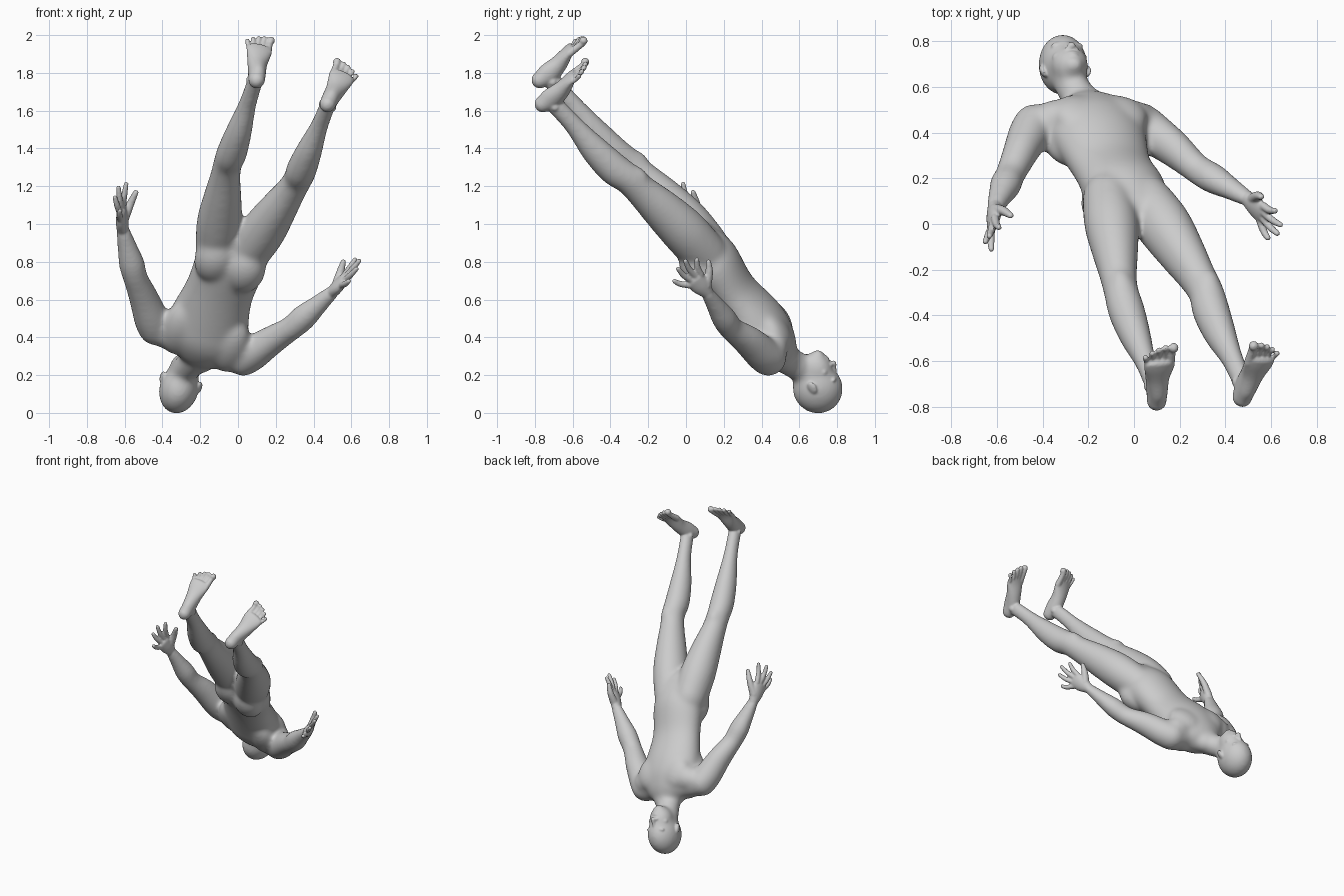
import bpy, bmesh, math
from mathutils import Vector as V, Matrix

cube = bpy.data.objects.get("Cube")
if cube:
    bpy.data.objects.remove(cube, do_unlink=True)

skin = bpy.data.materials.new("plain grey")
skin.use_nodes = True
grey = (0.6, 0.6, 0.6, 1)
skin.diffuse_color = grey
skin.node_tree.nodes["Principled BSDF"].inputs["Base Color"].default_value = grey

mesh = bpy.data.meshes.new("body")
mesh.materials.append(skin)
body = bpy.data.objects.new("body", mesh)
bpy.context.collection.objects.link(body)
bpy.context.view_layer.objects.active = body
body.select_set(True)
bm = bmesh.new()


def fuse(voxel, rounds):
    """Merge all parts built so far into one softened skin."""
    bmesh.ops.recalc_face_normals(bm, faces=bm.faces)
    bm.to_mesh(body.data)
    remesh = body.modifiers.new("fuse", 'REMESH')
    remesh.mode = 'VOXEL'
    remesh.voxel_size = voxel
    soften = body.modifiers.new("soften", 'SMOOTH')
    soften.factor = 0.5
    soften.iterations = rounds
    for name in ("fuse", "soften"):
        bpy.ops.object.modifier_apply(modifier=name)
    bm.clear()


class Frame:
    """Local axes of a body part: left, up and front."""
    def __init__(self, origin, up, front):
        self.o = V(origin)
        self.u = V(up).normalized()
        front = V(front)
        self.f = (front - self.u * front.dot(self.u)).normalized()
        self.l = self.u.cross(self.f)

    def at(self, a, b, c):
        return self.o + self.l * a + self.u * b + self.f * c

    def blob(self, pos, size):
        rot = Matrix((self.l, self.u, self.f)).transposed().to_4x4()
        m = Matrix.Translation(self.at(*pos)) @ rot @ Matrix.Diagonal((*size, 1))
        bmesh.ops.create_icosphere(bm, subdivisions=4, radius=1, matrix=m)


def spline(keys, steps=5):
    out = []
    for i in range(len(keys) - 1):
        p0, p1, p2 = keys[max(i - 1, 0)], keys[i], keys[i + 1]
        p3 = keys[min(i + 2, len(keys) - 1)]
        for s in range(steps):
            t = s / steps
            out.append([0.5 * (2 * b + (c - a) * t + (2 * a - 5 * b + 4 * c - d) * t * t
                               + (3 * b - a - 3 * c + d) * t ** 3)
                        for a, b, c, d in zip(p0, p1, p2, p3)])
    return out + [list(keys[-1])]


def tube(keys, side, sides=20):
    """Rounded tube through (centre, width radius, depth radius) keys."""
    pts = spline([(*c, w, d) for c, w, d in keys])
    n = len(pts)
    cen = [V(p[:3]) for p in pts]
    tan = [(cen[min(i + 1, n - 1)] - cen[max(i - 1, 0)]).normalized() for i in range(n)]
    rings = [(cen[i], tan[i], pts[i][3], pts[i][4]) for i in range(n)]

    def cap(i, sign):
        c, t, w, d = rings[i]
        return [(c + t * sign * min(w, d) * math.sin(k), t, w * math.cos(k), d * math.cos(k))
                for k in (0.4, 0.8, 1.2, 1.45)]
    rings = cap(0, -1)[::-1] + rings + cap(-1, 1)
    loops = []
    for c, t, w, d in rings:
        s = (side - t * side.dot(t)).normalized()
        b = t.cross(s)
        loops.append([bm.verts.new(c + s * w * math.cos(k * math.tau / sides)
                                   + b * d * math.sin(k * math.tau / sides))
                      for k in range(sides)])
    for r0, r1 in zip(loops, loops[1:]):
        for k in range(sides):
            j = (k + 1) % sides
            bm.faces.new((r0[k], r0[j], r1[j], r1[k]))
    bm.faces.new(loops[0][::-1])
    bm.faces.new(loops[-1])


def limb(a, b, front, keys):
    """Keys from a to b, given as (fraction, forward shift, width, depth)."""
    a, b = V(a), V(b)
    fr = Frame(a, a - b, front)
    return [(a.lerp(b, t) + fr.f * c, w, d) for t, c, w, d in keys], fr


# Torso
torso = Frame((-0.17, 0.43, 0.41), (-0.26, 0.58, -0.76), (0.2, 0.8, 0.545))
tube([(V((0.01, 0.065, 0.915)), 0.12, 0.105), (V((-0.032, 0.138, 0.815)), 0.182, 0.138),
      (V((-0.098, 0.25, 0.645)), 0.182, 0.125), (V((-0.15, 0.37, 0.495)), 0.212, 0.145),
      (V((-0.175, 0.43, 0.405)), 0.218, 0.145), (V((-0.20, 0.49, 0.33)), 0.175, 0.115),
      (V((-0.215, 0.525, 0.29)), 0.10, 0.08)], torso.l, 32)
for s in (-1, 1):
    torso.blob((s * 0.095, -0.02, 0.075), (0.12, 0.12, 0.062))     # chest muscle
    torso.blob((s * 0.14, -0.03, -0.055), (0.10, 0.17, 0.08))      # shoulder blade
    torso.blob((s * 0.18, 0.02, 0.01), (0.10, 0.09, 0.095))        # armpit
    torso.blob((s * 0.085, -0.53, -0.058), (0.108, 0.14, 0.092))   # buttock

# Neck and skull
head = Frame((-0.31, 0.698, 0.135), (-0.25, 0.42, -0.87), (0.12, 0.905, 0.40))
tube([(torso.at(0, 0.05, -0.02), 0.11, 0.08), (torso.at(0, 0.12, -0.015), 0.084, 0.078),
      (head.at(0, -0.11, -0.025), 0.074, 0.076), (head.at(0, -0.03, -0.02), 0.070, 0.076)], torso.l)
head.blob((0, 0.005, -0.003), (0.105, 0.137, 0.134))
head.blob((0, -0.09, 0.04), (0.083, 0.098, 0.084))
head.blob((0, -0.162, 0.072), (0.042, 0.032, 0.038))               # chin

# Legs
thigh = [(0, 0, 0.112, 0.122), (0.3, 0.006, 0.120, 0.125), (0.6, 0, 0.102, 0.110),
         (0.88, -0.010, 0.081, 0.088)]
shin = [(0.05, -0.015, 0.077, 0.083), (0.2, -0.030, 0.081, 0.088), (0.45, -0.028, 0.070, 0.078),
        (0.74, -0.010, 0.049, 0.055), (1.0, 0, 0.044, 0.051), (1.06, 0, 0.046, 0.054)]
legs = [(1, (0.05, 0.10, 0.84), (0.315, -0.275, 1.23), (0.472, -0.685, 1.622), (0.31, 0.72, 0.63)),
        (-1, (-0.115, 0.11, 0.88), (-0.06, -0.275, 1.31), (0.088, -0.702, 1.75), (0.06, 0.75, 0.66))]
feet = []
for s, hip, knee, ankle, front in legs:
    upper, fr = limb(hip, knee, front, thigh)
    lower, fr = limb(knee, ankle, front, shin)
    tube(upper + lower, fr.l, 24)
    fr.blob((0, 0, 0.044), (0.046, 0.06, 0.036))                   # kneecap
    feet.append((s, Frame(ankle, fr.u, front)))

# Arms: shoulder, elbow, wrist, then tips of thumb and four fingers
upper_arm = [(0, 0, 0.090, 0.096), (0.2, 0, 0.092, 0.094), (0.55, 0.006, 0.079, 0.084), (0.9, 0, 0.068, 0.067)]
forearm = [(0.05, 0, 0.067, 0.066), (0.3, 0, 0.070, 0.066), (0.65, 0, 0.054, 0.050), (1.0, 0, 0.040, 0.036)]
arms = [(1, (0.03, 0.44, 0.285), (0.285, 0.235, 0.45), (0.50, 0.11, 0.64),
         [(0.56, 0.12, 0.81), (0.625, 0.055, 0.82), (0.65, -0.01, 0.815), (0.635, -0.05, 0.77), (0.59, -0.07, 0.70)]),
        (-1, (-0.44, 0.435, 0.45), (-0.545, 0.21, 0.72), (-0.61, 0.07, 0.97),
         [(-0.535, 0.035, 1.18), (-0.59, -0.02, 1.225), (-0.635, -0.06, 1.205), (-0.655, -0.085, 1.15),
          (-0.625, -0.12, 1.075)])]
for s, shoulder, elbow, wrist, tips in arms:
    upper, fr = limb(shoulder, elbow, torso.f, upper_arm)
    lower, fr = limb(elbow, wrist, torso.f, forearm)
    tube(upper + lower, fr.l, 24)
    tube([(torso.at(s * 0.02, 0.085, -0.025), 0.07, 0.068),
          (torso.at(s * 0.13, 0.055, -0.02), 0.088, 0.085), (V(shoulder), 0.088, 0.088)], torso.f)

fuse(0.011, 30)
bm.from_mesh(body.data)

# Face
head.blob((0, -0.120, 0.108), (0.028, 0.009, 0.014))               # upper lip
head.blob((0, -0.136, 0.103), (0.025, 0.009, 0.014))               # lower lip
tube([(head.at(0, -0.025, 0.110), 0.012, 0.012), (head.at(0, -0.06, 0.121), 0.013, 0.014),
      (head.at(0, -0.086, 0.132), 0.018, 0.015)], head.l)          # nose
for s in (-1, 1):
    head.blob((s * 0.018, -0.090, 0.115), (0.014, 0.011, 0.015))   # nostril
    head.blob((s * 0.038, -0.018, 0.098), (0.036, 0.014, 0.018))   # brow
    head.blob((s * 0.038, -0.046, 0.088), (0.022, 0.012, 0.015))   # eye
    head.blob((s * 0.050, -0.078, 0.068), (0.028, 0.026, 0.026))   # cheekbone
    ear = Frame(head.at(s * 0.100, -0.036, -0.016), head.u, head.f + head.l * s * 0.5)
    ear.blob((0, 0, 0), (0.013, 0.036, 0.025))

# Feet
for s, foot in feet:
    for side in (-1, 1):
        foot.blob((side * 0.034, -0.01, 0), (0.014, 0.02, 0.02))   # ankle bone
    tube([(foot.at(0, -0.060, -0.044), 0.043, 0.045), (foot.at(0, -0.052, 0.01), 0.046, 0.058),
          (foot.at(s * 0.004, -0.053, 0.09), 0.053, 0.046),
          (foot.at(s * 0.004, -0.066, 0.16), 0.067, 0.030),
          (foot.at(s * 0.004, -0.070, 0.19), 0.067, 0.023)], foot.l)
    for i in range(5):
        x = s * (-0.049 + i * 0.027 + (0.006 if i else 0))
        reach = 0.293 - 0.003 * i * i
        r = 0.021 if i == 0 else 0.0145 - 0.0006 * i
        tube([(foot.at(x * 0.9, -0.066, 0.17), r, r), (foot.at(x, -0.060, reach - 0.045), r * 0.85, r * 0.9),
              (foot.at(x * 1.1, -0.066, reach - r), r * 1.05, r * 1.1)], foot.l, 12)

# Hands
for s, shoulder, elbow, wrist, tips in arms:
    wrist, tips = V(wrist), [V(t) for t in tips]
    middle = sum(tips[1:], V()) / 4
    across = (tips[1] - tips[4]).normalized()
    knuckles = wrist.lerp(middle, 0.47)
    tube([(wrist, 0.036, 0.032), (wrist.lerp(knuckles, 0.5), 0.052, 0.031), (knuckles, 0.055, 0.024)], across)
    for i, tip in enumerate(tips[1:]):
        base = knuckles + across * (0.042 - i * 0.028)
        bend = base.lerp(tip, 0.5) - torso.f * 0.008
        tube([(base, 0.018, 0.018), (bend, 0.0165, 0.0165), (tip.lerp(base, 0.1), 0.013, 0.013)], across, 12)
    base = wrist.lerp(knuckles, 0.3) + across * 0.025
    tube([(base, 0.028, 0.026), (base.lerp(tips[0], 0.45) + across * 0.012, 0.022, 0.021),
          (tips[0].lerp(base, 0.08), 0.015, 0.014)], torso.l, 12)    # thumb

fuse(0.0058, 6)
bm.free()
bpy.ops.object.shade_smooth()
